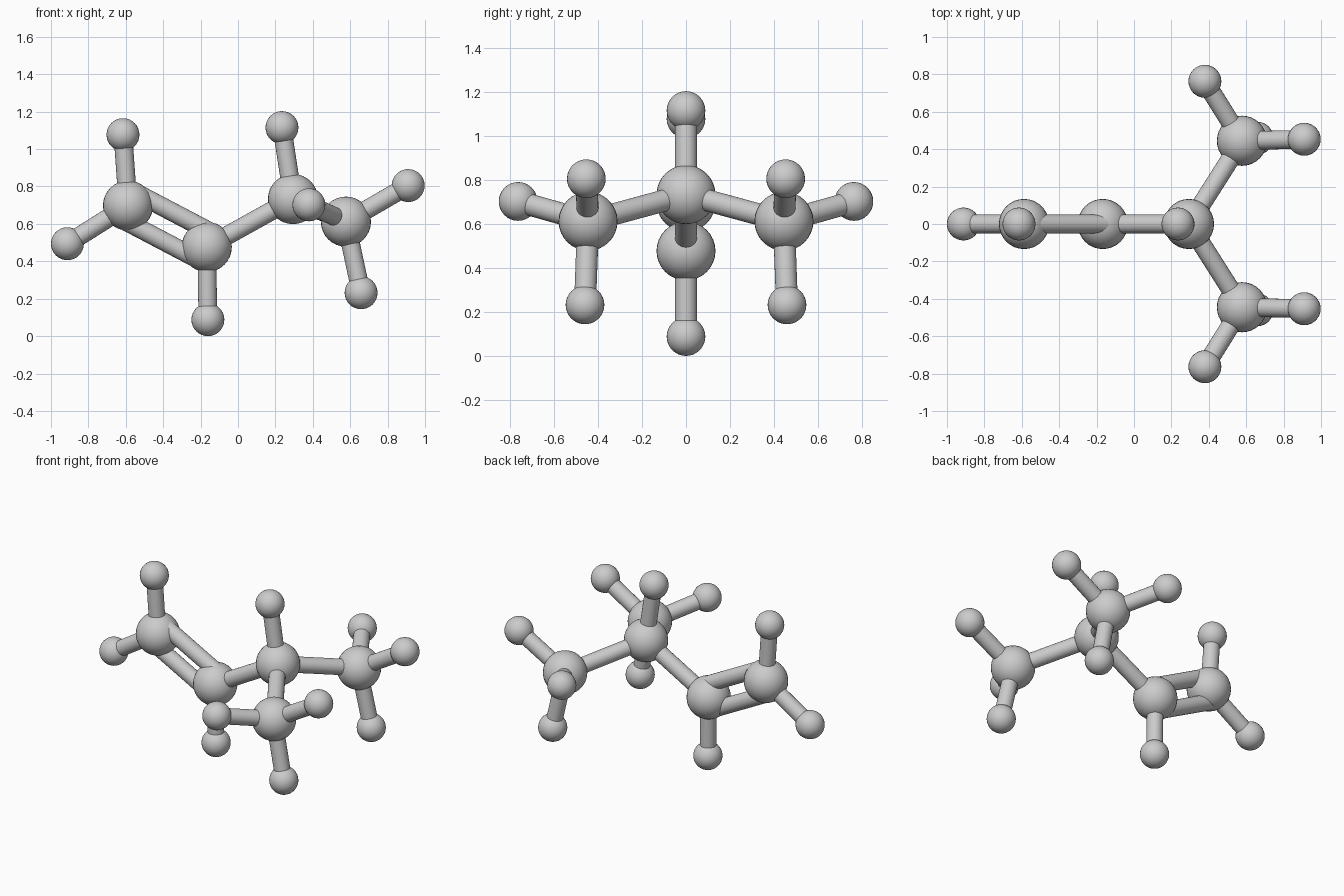
import bpy
from mathutils import Vector

if "Cube" in bpy.data.objects:
    bpy.data.objects.remove(bpy.data.objects["Cube"])

CARBON_R, HYDROGEN_R, BOND_R = 0.134, 0.088, 0.05


def smooth(obj, name):
    obj.name = name
    bpy.ops.object.shade_smooth_by_angle()


def atom(name, pos, radius):
    bpy.ops.mesh.primitive_uv_sphere_add(segments=32, ring_count=16, radius=radius, location=pos)
    smooth(bpy.context.object, name)


def bond(name, a, b, offset=Vector((0, 0, 0))):
    a, b = Vector(a) + offset, Vector(b) + offset
    d = b - a
    bpy.ops.mesh.primitive_cylinder_add(vertices=24, radius=BOND_R, depth=d.length, location=(a + b) / 2)
    obj = bpy.context.object
    obj.rotation_euler = d.to_track_quat('Z', 'Y').to_euler()
    smooth(obj, name)


# Carbon positions along the chain
end_c = (-0.588, 0, 0.698)
mid_c = (-0.167, 0, 0.477)
hub_c = (0.294, 0, 0.733)

# Each carbon with the hydrogens attached to it
groups = {
    "end": (end_c, [(-0.615, 0, 1.077), (-0.912, 0, 0.494)]),
    "middle": (mid_c, [(-0.161, 0, 0.088)]),
    "hub": (hub_c, [(0.235, 0, 1.115)]),
}
# Two mirrored branches
for label, s in (("left_branch", 1), ("right_branch", -1)):
    groups[label] = ((0.577, s * 0.445, 0.612),
                     [(0.379, s * 0.763, 0.702), (0.910, s * 0.453, 0.805), (0.658, s * 0.459, 0.232)])

for label, (c, hydrogens) in groups.items():
    atom(label + "_carbon", c, CARBON_R)
    for i, h in enumerate(hydrogens, 1):
        atom(f"{label}_hydrogen_{i}", h, HYDROGEN_R)
        bond(f"{label}_hydrogen_bond_{i}", c, h)

# Single bonds between carbons
bond("chain_bond", mid_c, hub_c)
for label in ("left_branch", "right_branch"):
    bond(label + "_bond", hub_c, groups[label][0])

# Double bond: two parallel rods in the xz plane
d = (Vector(mid_c) - Vector(end_c)).normalized()
side = Vector((-d.z, 0, d.x)) * 0.08
bond("double_bond_upper", end_c, mid_c, side)
bond("double_bond_lower", end_c, mid_c, -side)
